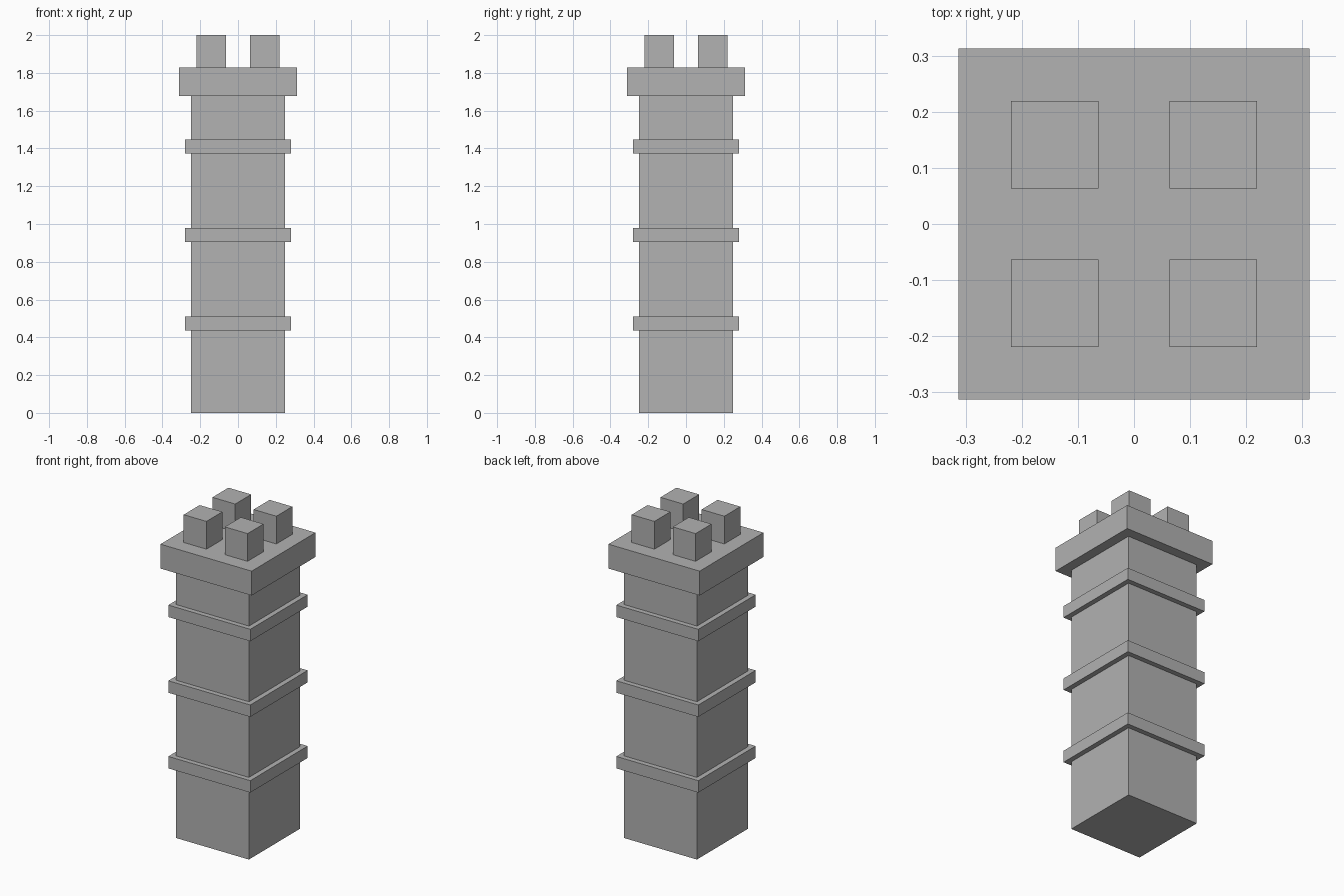
import bpy
import bmesh
from mathutils import Matrix

default_cube = bpy.data.objects.get("Cube")
if default_cube:
    bpy.data.objects.remove(default_cube, do_unlink=True)

# Single stone grey
stone = bpy.data.materials.new("stone_grey")
stone.use_nodes = True
grey = (0.445, 0.445, 0.445, 1)
stone.diffuse_color = grey
stone.node_tree.nodes["Principled BSDF"].inputs["Base Color"].default_value = grey


def block(name, half, bottom, top, x=0, y=0):
    """Square block with flat faces, spanning bottom to top."""
    bm = bmesh.new()
    place = Matrix.Translation((x, y, (bottom + top) / 2))
    size = Matrix.Diagonal((half * 2, half * 2, top - bottom, 1))
    bmesh.ops.create_cube(bm, size=1, matrix=place @ size)
    mesh = bpy.data.meshes.new(name)
    bm.to_mesh(mesh)
    bm.free()
    mesh.materials.append(stone)
    obj = bpy.data.objects.new(name, mesh)
    bpy.context.collection.objects.link(obj)
    return obj


CAP_BOTTOM, CAP_TOP = 1.677, 1.828

# Square shaft
block("shaft", 0.25, 0, CAP_BOTTOM)

# Evenly spaced raised bands
for i, level in enumerate(("lower", "middle", "upper")):
    bottom = 0.435 + i * 0.469
    block(level + "_band", 0.281, bottom, bottom + 0.074)

# Overhanging cap
block("cap", 0.3125, CAP_BOTTOM, CAP_TOP)

# Four chimney blocks, one towards each corner of the cap
for side, sx in (("left", 1), ("right", -1)):
    for end, sy in (("front", -1), ("back", 1)):
        block(f"{end}_{side}_chimney", 0.078, CAP_TOP, 2, sx * 0.141, sy * 0.141)
